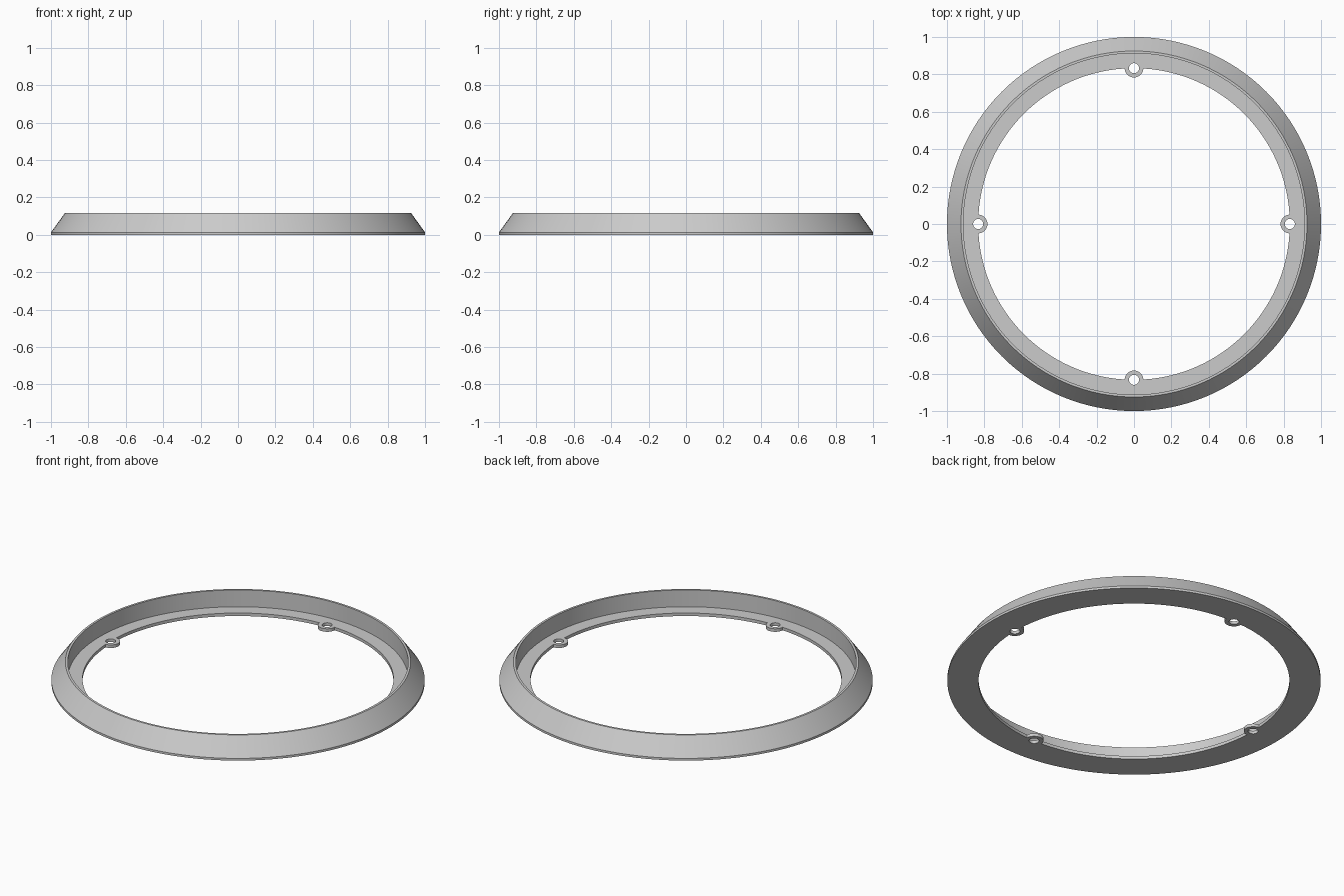
import bpy
import bmesh
from math import asin, cos, sin, pi, radians

cube = bpy.data.objects.get("Cube")
if cube:
    bpy.data.objects.remove(cube, do_unlink=True)

SEGMENTS = 128
OPENING = 0.833      # inner radius, also the screw hole circle
TAB = 0.05           # radius of the screw tabs
HOLE = 0.027


def arc(cx, cy, radius, start, end, steps):
    angles = [start + (end - start) * i / steps for i in range(steps + 1)]
    return [(cx + radius * cos(a), cy + radius * sin(a)) for a in angles]


def make_object(name, bm):
    bmesh.ops.recalc_face_normals(bm, faces=bm.faces)
    mesh = bpy.data.meshes.new(name)
    bm.to_mesh(mesh)
    bm.free()
    obj = bpy.data.objects.new(name, mesh)
    bpy.context.collection.objects.link(obj)
    return obj


def add_prism(bm, outline, bottom, top):
    face = bm.faces.new([bm.verts.new((x, y, bottom)) for x, y in outline])
    result = bmesh.ops.extrude_face_region(bm, geom=[face], use_keep_orig=True)
    verts = [v for v in result["geom"] if isinstance(v, bmesh.types.BMVert)]
    bmesh.ops.translate(bm, verts=verts, vec=(0, 0, top - bottom))


# Bezel ring: lathe the cross-section, with spare flange on the inside
profile = [(0.7, 0), (1, 0), (1, 0.013), (0.925, 0.117),
           (0.912, 0.117), (0.912, 0.018), (0.7, 0.018)]
bm = bmesh.new()
rings = []
for i in range(SEGMENTS):
    a = 2 * pi * i / SEGMENTS
    rings.append([bm.verts.new((r * cos(a), r * sin(a), z)) for r, z in profile])
for i in range(SEGMENTS):
    here, after = rings[i], rings[(i + 1) % SEGMENTS]
    for j in range(len(profile)):
        k = (j + 1) % len(profile)
        bm.faces.new((here[j], after[j], after[k], here[k]))
ring = make_object("bezel_ring", bm)

# Cutter: the central opening that leaves four round tabs, plus screw holes
half = 2 * asin(TAB / (2 * OPENING))
swing = pi / 2 - half / 2
outline = []
bm = bmesh.new()
for q in range(4):
    turn = q * pi / 2
    cx, cy = OPENING * cos(turn), OPENING * sin(turn)
    outline += arc(cx, cy, TAB, turn + pi + swing, turn + pi - swing, 20)[:-1]
    outline += arc(0, 0, OPENING, turn + half, turn + pi / 2 - half, 32)[:-1]
    add_prism(bm, arc(cx, cy, HOLE, 0, 2 * pi, 32)[:-1], -0.1, 0.2)
add_prism(bm, outline, -0.1, 0.2)
cutter = make_object("opening_cutter", bm)
cutter.hide_render = True

cut = ring.modifiers.new("opening", "BOOLEAN")
cut.operation = "DIFFERENCE"
cut.solver = "EXACT"
cut.object = cutter
bpy.ops.object.select_all(action="DESELECT")
ring.select_set(True)
bpy.context.view_layer.objects.active = ring
bpy.ops.object.modifier_apply(modifier=cut.name)
bpy.data.objects.remove(cutter, do_unlink=True)
bpy.ops.object.shade_smooth_by_angle(angle=radians(30))

# Plain grey finish
grey = bpy.data.materials.new("light_grey")
grey.use_nodes = True
colour = (0.6, 0.6, 0.6, 1)
grey.diffuse_color = colour
grey.node_tree.nodes["Principled BSDF"].inputs["Base Color"].default_value = colour
ring.data.materials.clear()
ring.data.materials.append(grey)
